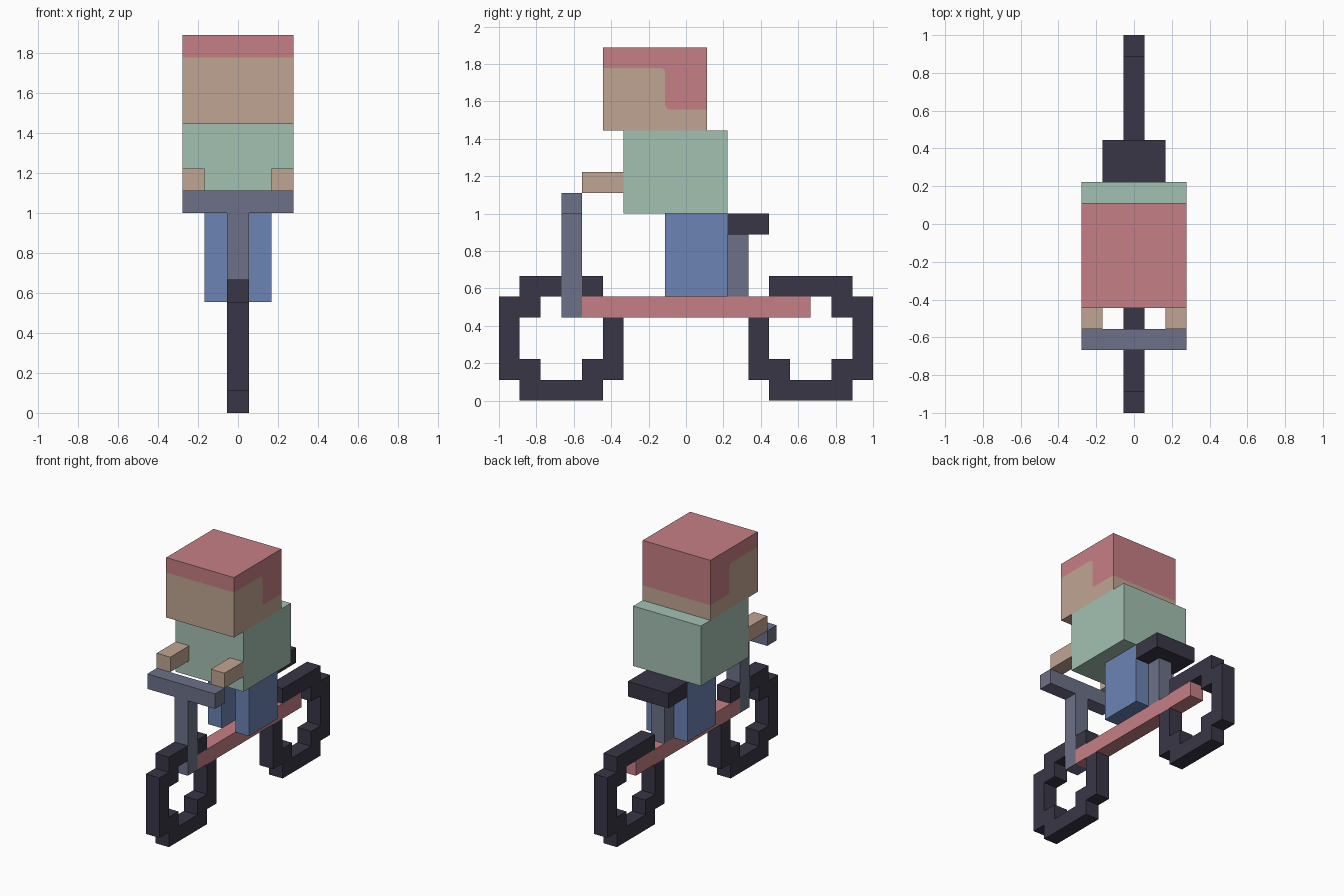
import bpy
import bmesh

if "Cube" in bpy.data.objects:
    bpy.data.objects.remove(bpy.data.objects["Cube"], do_unlink=True)

U = 1 / 9  # one block


def material(name, rgb):
    lin = [((c / 255 + 0.055) / 1.055) ** 2.4 for c in rgb] + [1]
    m = bpy.data.materials.new(name)
    m.use_nodes = True
    m.diffuse_color = lin
    m.node_tree.nodes["Principled BSDF"].inputs["Base Color"].default_value = lin
    return m


RED = material("coral red", (197, 127, 133))
SKIN = material("skin tan", (192, 165, 146))
GREEN = material("shirt green", (164, 193, 178))
BLUE = material("trouser blue", (108, 131, 180))
GREY = material("metal grey", (109, 113, 136))
DARK = material("rubber dark", (56, 54, 70))


def finish(name, bm, *mats):
    bmesh.ops.recalc_face_normals(bm, faces=bm.faces)
    bmesh.ops.scale(bm, vec=(U, U, U), verts=bm.verts)
    mesh = bpy.data.meshes.new(name)
    bm.to_mesh(mesh)
    bm.free()
    for m in mats:
        mesh.materials.append(m)
    ob = bpy.data.objects.new(name, mesh)
    bpy.context.collection.objects.link(ob)
    return ob


def box(name, mat, x, y, z):
    """Box from (low, high) block ranges on each axis."""
    bm = bmesh.new()
    bmesh.ops.create_cube(bm, size=1)
    for v in bm.verts:
        v.co = [r[0] + (c + 0.5) * (r[1] - r[0]) for c, r in zip(v.co, (x, y, z))]
    return finish(name, bm, mat)


def thicken(bm, width):
    """Extrude a flat side profile across x."""
    bmesh.ops.remove_doubles(bm, verts=bm.verts, dist=0.001)
    result = bmesh.ops.extrude_face_region(bm, geom=bm.faces[:], use_keep_orig=True)
    new = [g for g in result["geom"] if isinstance(g, bmesh.types.BMVert)]
    bmesh.ops.translate(bm, vec=(width, 0, 0), verts=new)


def polygon(bm, half, points):
    return bm.faces.new([bm.verts.new((-half, y, z)) for y, z in points])


def wheel(name, y0, rows):
    """Blocky ring with openings where the frame and stem pass through."""
    bm = bmesh.new()
    for z, row in enumerate(reversed(rows)):
        for i, cell in enumerate(row):
            if cell == "#":
                y = y0 + i
                polygon(bm, 0.5, [(y, z), (y + 1, z), (y + 1, z + 1), (y, z + 1)])
    thicken(bm, 1)
    bmesh.ops.dissolve_limit(bm, angle_limit=0.02, verts=bm.verts, edges=bm.edges)
    finish(name, bm, DARK)


# Bicycle
MID = (-0.5, 0.5)
LOWER = ["#....#", "#....#", "##..##", ".####."]
wheel("front_wheel", -9, [".##.#.", "##...."] + LOWER)
wheel("rear_wheel", 3, [".####.", "....##"] + LOWER)
box("frame_bar", RED, MID, (-5, 6), (4, 5))
box("steering_stem", GREY, MID, (-6, -5), (4, 9))
box("handlebar", GREY, (-2.5, 2.5), (-6, -5), (9, 10))
box("seat_post", GREY, MID, (2, 3), (5, 8))
box("seat", DARK, (-1.5, 1.5), (2, 4), (8, 9))

# Rider
box("torso", GREEN, (-2.5, 2.5), (-3, 2), (9, 13))
for side, s in (("left", 1), ("right", -1)):
    box(side + "_leg", BLUE, sorted((0.5 * s, 1.5 * s)), (-1, 2), (5, 9))
    box(side + "_arm", SKIN, sorted((1.5 * s, 2.5 * s)), (-5, -3), (10, 11))

# Head: face and hair share a stepped hairline with clipped corners
hairline = [(-4, 16), (-1.2, 16), (-1.06, 15.94), (-1, 15.8),
            (-1, 14.2), (-0.94, 14.06), (-0.8, 14), (1, 14)]
bm = bmesh.new()
polygon(bm, 2.5, hairline + [(1, 13), (-4, 13)])
polygon(bm, 2.5, hairline + [(1, 17), (-4, 17)])
thicken(bm, 5)
for f in bm.faces:
    # every face of the skin part reaches the chin line
    f.material_index = int(min(v.co.z for v in f.verts) > 13.5)
finish("head", bm, SKIN, RED)
